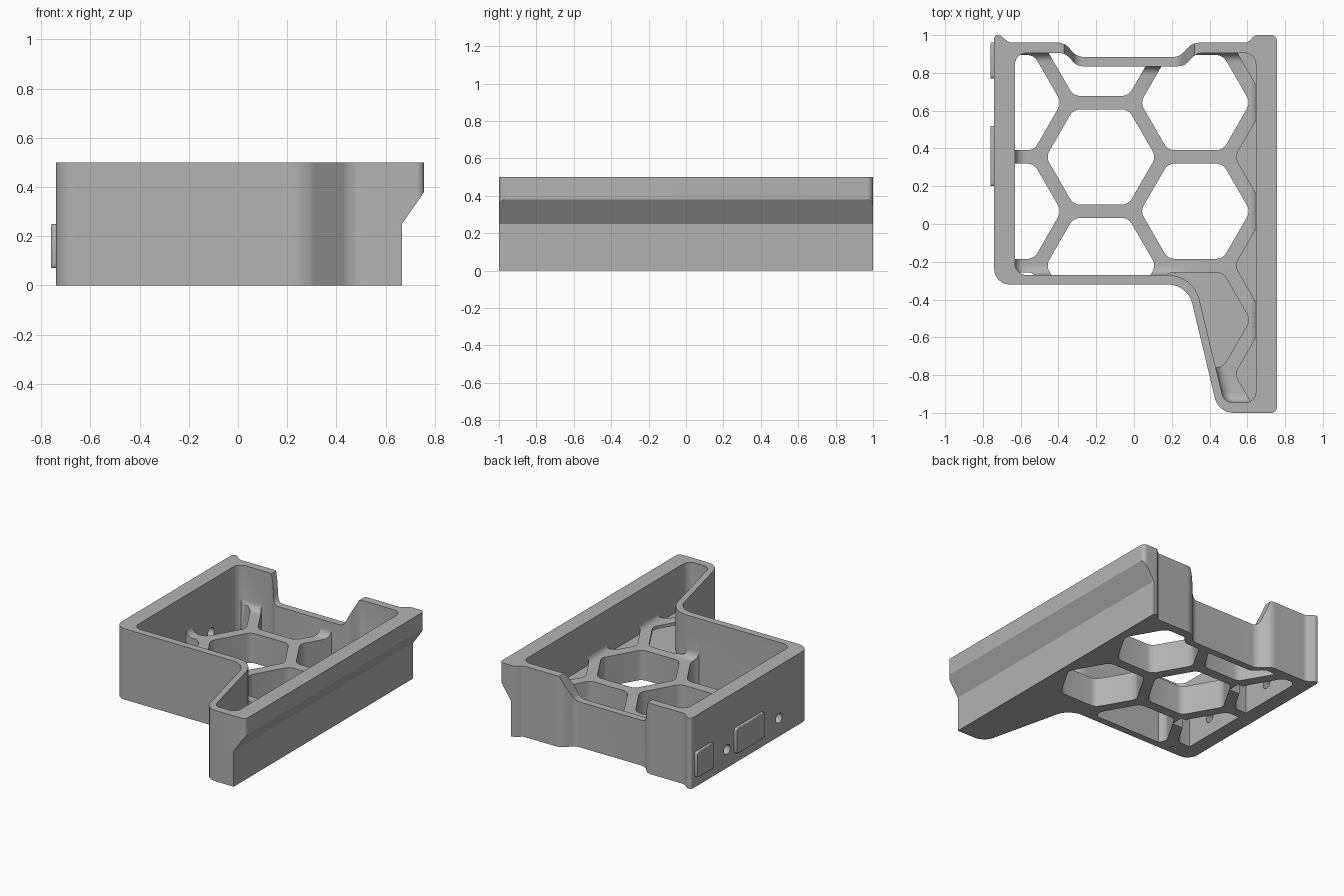
import bpy, bmesh, math
from mathutils import Vector

cube = bpy.data.objects.get("Cube")
if cube:
    bpy.data.objects.remove(cube, do_unlink=True)

grey = bpy.data.materials.new("plain grey")
grey.use_nodes = True
GREY = (0.45, 0.45, 0.45, 1)
grey.diffuse_color = GREY
grey.node_tree.nodes["Principled BSDF"].inputs["Base Color"].default_value = GREY


def rounded(corners, steps=6):
    """Outline whose corners (x, y, radius) become tangent arcs."""
    out = []
    for i, (x, y, r) in enumerate(corners):
        p = Vector((x, y))
        a = (Vector(corners[i - 1][:2]) - p).normalized()
        b = (Vector(corners[(i + 1) % len(corners)][:2]) - p).normalized()
        half = a.angle(b) / 2
        centre = p + (a + b).normalized() * r / math.sin(half)
        start = p + a * r / math.tan(half) - centre
        end = p + b * r / math.tan(half) - centre
        for k in range(steps + 1):
            t = k / steps
            d = (start * (1 - t) + end * t).normalized() * r
            out.append(centre + d)
    return out


def prism(name, outlines, low, high, axis="z", bottom_fillet=0):
    """Extrude closed outlines along an axis into one object."""
    place = {"z": lambda u, v, w: (u, v, w),
             "y": lambda u, v, w: (u, w, v),
             "x": lambda u, v, w: (w, u, v)}[axis]
    bm = bmesh.new()
    for line in outlines:
        base = bm.faces.new([bm.verts.new(place(u, v, low)) for u, v in line])
        shift = Vector(place(0, 0, high - low))
        top = bmesh.ops.extrude_face_region(bm, geom=[base], use_keep_orig=True)
        bmesh.ops.translate(bm, vec=shift, verts=[
            g for g in top["geom"] if isinstance(g, bmesh.types.BMVert)])
    bmesh.ops.recalc_face_normals(bm, faces=bm.faces)
    if bottom_fillet:
        rim = [e for e in bm.edges if all(abs(v.co.z - low) < 1e-5 for v in e.verts)]
        bmesh.ops.bevel(bm, geom=rim, offset=bottom_fillet, segments=5,
                        profile=0.5, affect="EDGES")
    mesh = bpy.data.meshes.new(name)
    bm.to_mesh(mesh)
    bm.free()
    mesh.materials.append(grey)
    obj = bpy.data.objects.new(name, mesh)
    bpy.context.collection.objects.link(obj)
    return obj


def combine(obj, tool, operation="DIFFERENCE", keep=False):
    mod = obj.modifiers.new("cut", "BOOLEAN")
    mod.operation, mod.object, mod.solver = operation, tool, "EXACT"
    bpy.context.view_layer.update()
    graph = bpy.context.evaluated_depsgraph_get()
    obj_mesh = bpy.data.meshes.new_from_object(obj.evaluated_get(graph))
    obj.modifiers.clear()
    obj.data = obj_mesh
    if not keep:
        bpy.data.objects.remove(tool, do_unlink=True)


def smooth(obj):
    bpy.ops.object.select_all(action="DESELECT")
    obj.select_set(True)
    bpy.context.view_layer.objects.active = obj
    bpy.ops.object.shade_smooth_by_angle(angle=math.radians(32))


HEIGHT, FLOOR = 0.5, 0.21

# Housing outline with the angled leg and the stepped back wall
outer = rounded([
    (-0.74, -0.32, 0.08), (0.284, -0.32, 0.13), (0.447, -1, 0.1),
    (0.757, -1, 0.03), (0.757, 1, 0.03), (0.64, 1, 0.03), (0.6, 0.96, 0.03),
    (0.31, 0.96, 0.09), (0.24, 0.885, 0.07), (-0.3, 0.885, 0.07),
    (-0.37, 0.96, 0.07), (-0.66, 0.96, 0.05), (-0.71, 1, 0.03), (-0.74, 1, 0.018)])
inner = rounded([
    (-0.63, -0.27, 0.06), (0.315, -0.27, 0.17), (0.477, -0.945, 0.06),
    (0.645, -0.945, 0.055), (0.645, 0.905, 0.06), (0.33, 0.905, 0.08),
    (0.265, 0.835, 0.07), (-0.3, 0.835, 0.07), (-0.365, 0.905, 0.07),
    (-0.63, 0.905, 0.06)])
housing = prism("housing", [outer], 0, HEIGHT)

# Hollow interior with a filleted floor
combine(housing, prism("cavity_cutter", [inner], FLOOR, 0.7, bottom_fillet=0.05))

# Undercut rail along the left side
rail = [(0.667, -0.1), (0.667, 0.25), (0.757, 0.38), (0.9, 0.38), (0.9, -0.1)]
combine(housing, prism("rail_cutter", [rail], -1.2, 1.2, "y"))

# Lowered middle of the back wall
dip = rounded([(-0.41, 0.6, 0.01), (-0.37, 0.5, 0.04), (-0.31, 0.32, 0.05),
               (0.24, 0.32, 0.05), (0.32, 0.5, 0.04), (0.36, 0.6, 0.01)])
combine(housing, prism("back_dip_cutter", [dip], 0.78, 1.1, "y"))

# Honeycomb floor: open cells, and shallow pockets on the rail side
PITCH, RADIUS = 0.575, 0.291


def cell(x, y):
    return rounded([(x + RADIUS * math.cos(k * math.pi / 3),
                     y + RADIUS * math.sin(k * math.pi / 3), 0.06)
                    for k in range(6)], 4)


open_cells, pockets = [], []
for column in range(4):
    x = -0.675 + column * 0.5
    for row in range(-2, 3):
        y = 0.355 + PITCH * (row + (0.5 if column % 2 == 0 else 0))
        solid = column == 3 or (column == 2 and y < -0.3)
        (pockets if solid else open_cells).append(cell(x, y))

clip = prism("cell_clip", [inner], -0.3, 0.45)
for name, cells, depth in (("open_cell_cutter", open_cells, -0.1),
                           ("pocket_cutter", pockets, FLOOR - 0.02)):
    cutter = prism(name, cells, depth, 0.34)
    combine(cutter, clip, "INTERSECT", keep=True)
    combine(housing, cutter)
bpy.data.objects.remove(clip, do_unlink=True)

# Screw holes in the right wall and arched slots through the ribs
for y in (0.6, 0.02):
    ring = [(y + 0.035 * math.cos(a * math.pi / 8),
             0.13 + 0.035 * math.sin(a * math.pi / 8)) for a in range(16)]
    combine(housing, prism("screw_cutter", [ring], -0.9, -0.55, "x"))
    arch = rounded([(y - 0.045, -0.1, 0.01), (y + 0.045, -0.1, 0.01),
                    (y + 0.045, 0.175, 0.0449), (y - 0.045, 0.175, 0.0449)])
    combine(housing, prism("slot_cutter", [arch], -0.6, -0.35, "x"))
smooth(housing)

# Raised pads on the right wall
for name, y0, y1 in (("rear_pad", 0.77, 0.96), ("middle_pad", 0.2, 0.52)):
    outline = rounded([(y0, 0.07, 0.015), (y1, 0.07, 0.015),
                       (y1, 0.25, 0.015), (y0, 0.25, 0.015)], 3)
    pad = prism(name, [outline], -0.76, -0.73, "x")
    bevel = pad.modifiers.new("edge", "BEVEL")
    bevel.width, bevel.segments = 0.008, 2
    smooth(pad)
